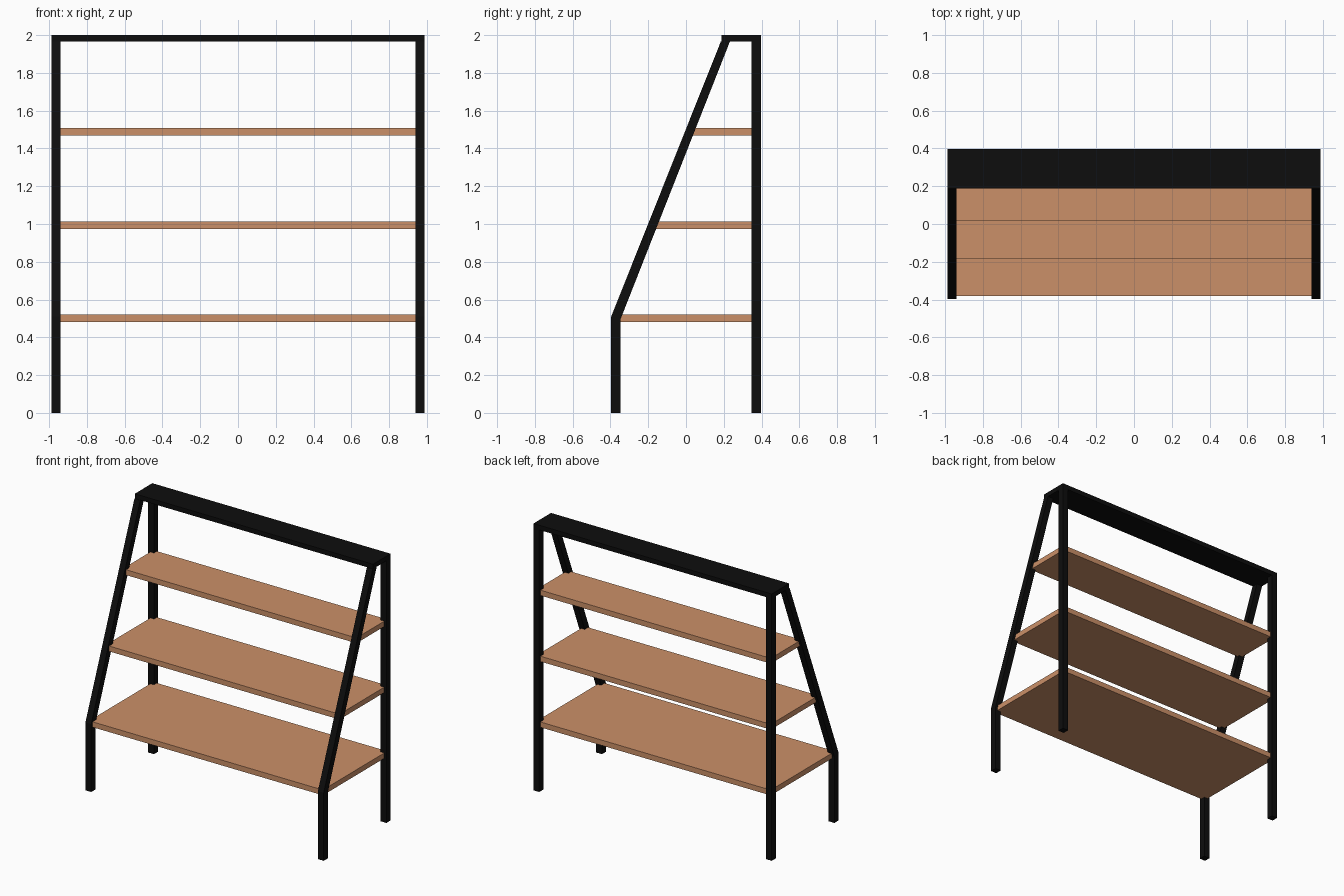
import bpy, bmesh

if "Cube" in bpy.data.objects:
    bpy.data.objects.remove(bpy.data.objects["Cube"])


def material(name, colour):
    m = bpy.data.materials.new(name)
    m.diffuse_color = (*colour, 1)
    m.use_nodes = True
    m.node_tree.nodes["Principled BSDF"].inputs["Base Color"].default_value = m.diffuse_color
    return m


black = material("black_metal", (0.004, 0.004, 0.004))
wood = material("wood", (0.60, 0.28, 0.14))


def extrude_yz(name, profile, x0, x1, mat):
    """Extrude a (y, z) outline from x0 to x1."""
    bm = bmesh.new()
    face = bm.faces.new([bm.verts.new((x0, y, z)) for y, z in profile])
    ext = bmesh.ops.extrude_face_region(bm, geom=[face])
    moved = [v for v in ext["geom"] if isinstance(v, bmesh.types.BMVert)]
    bmesh.ops.translate(bm, vec=(x1 - x0, 0, 0), verts=moved)
    bmesh.ops.recalc_face_normals(bm, faces=bm.faces)
    me = bpy.data.meshes.new(name)
    bm.to_mesh(me)
    bm.free()
    me.materials.append(mat)
    ob = bpy.data.objects.new(name, me)
    bpy.context.collection.objects.link(ob)
    return ob


def rect(y0, y1, z0, z1):
    return [(y0, z0), (y1, z0), (y1, z1), (y0, z1)]


X_OUT, X_IN = 0.988, 0.94
Y_OUT, Y_IN = 0.396, 0.347
PLATE_Z = 1.965

# Front legs: short upright, then leaning back to the top plate
front = [(-Y_OUT, 0), (-Y_IN, 0), (-Y_IN, 0.495), (0.232, PLATE_Z),
         (0.184, PLATE_Z), (-Y_OUT, 0.51)]
for side, s in (("left", -1), ("right", 1)):
    extrude_yz(f"front_leg_{side}", front, s * X_IN, s * X_OUT, black)
    extrude_yz(f"back_leg_{side}", rect(Y_IN, Y_OUT, 0, PLATE_Z),
               s * X_IN, s * X_OUT, black)

# Top plate joining all legs
extrude_yz("top_plate", rect(0.188, Y_OUT, PLATE_Z, 2.0), -X_OUT, X_OUT, black)

# Shelves, let into the legs and getting shallower upwards
shelves = (("lower", -0.38, 0.52), ("middle", -0.183, 1.013), ("upper", 0.018, 1.508))
for label, y_front, z_top in shelves:
    extrude_yz(f"{label}_shelf", rect(y_front, 0.382, z_top - 0.04, z_top),
               -0.97, 0.97, wood)
